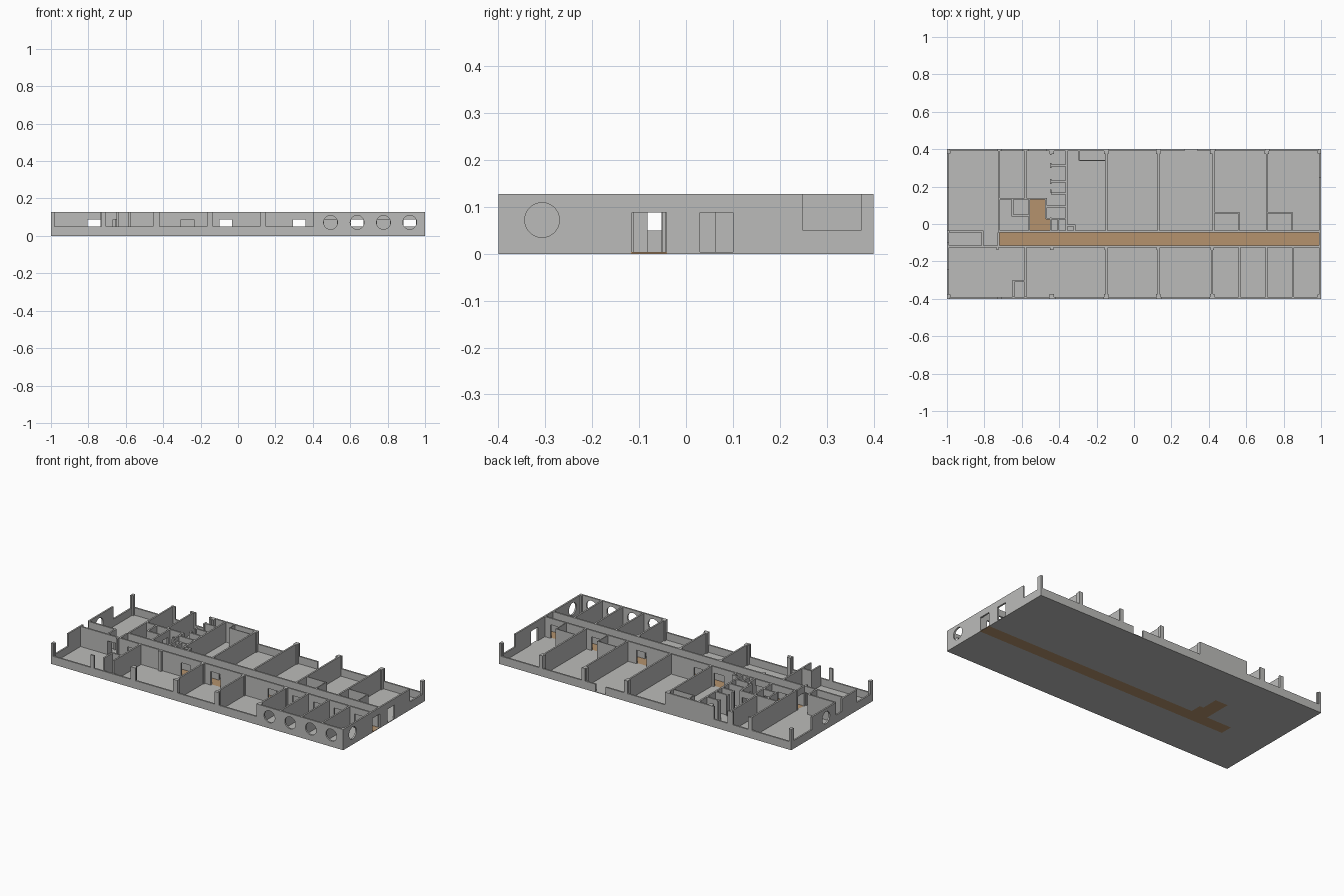
import bpy, bmesh, math
from mathutils import Matrix

if "Cube" in bpy.data.objects:
    bpy.data.objects.remove(bpy.data.objects["Cube"])

H, SILL, DOOR, T, F = 0.128, 0.05, 0.088, 0.01, 0.004


def material(name, rgb):
    m = bpy.data.materials.new(name)
    m.diffuse_color = (*rgb, 1)
    m.use_nodes = True
    m.node_tree.nodes["Principled BSDF"].inputs["Base Color"].default_value = m.diffuse_color
    return m


GREY = material("plain grey", (0.5, 0.5, 0.49))
TAN = material("corridor tan", (0.46, 0.29, 0.155))


def boxes(name, items, mat=GREY):
    """One object from (x0, x1, y0, y1, z0, z1) boxes."""
    bm = bmesh.new()
    for x0, x1, y0, y1, z0, z1 in items:
        m = (Matrix.Translation(((x0 + x1) / 2, (y0 + y1) / 2, (z0 + z1) / 2))
             @ Matrix.Diagonal((x1 - x0, y1 - y0, z1 - z0, 1)))
        bmesh.ops.create_cube(bm, size=1, matrix=m)
    me = bpy.data.meshes.new(name)
    bm.to_mesh(me)
    bm.free()
    ob = bpy.data.objects.new(name, me)
    bpy.context.collection.objects.link(ob)
    me.materials.append(mat)
    return ob


def run(axis, c, a, b, gaps=(), t=T):
    """Wall boxes along an axis; each gap is (start, end, bottom, top) left open."""
    out = []

    def add(p, q, z0, z1):
        if q - p > 1e-4 and z1 - z0 > 1e-4:
            s = (c - t / 2, c + t / 2)
            out.append((p, q, *s, z0, z1) if axis == 'x' else (*s, p, q, z0, z1))
    pos = a
    for g0, g1, z0, z1 in sorted(gaps):
        add(pos, g0, 0.001, H)
        add(g0, g1, 0.001, z0)
        add(g0, g1, z1, H)
        pos = g1
    add(pos, b, 0.001, H)
    return out


def door(c, w=0.068):
    return (c - w / 2, c + w / 2, F, DOOR)


def window(a, b):
    return (a, b, SILL, H)


def porthole(wall, x, y, axis):
    """Cut a round window through an outer wall."""
    rot = Matrix.Rotation(math.pi / 2, 4, 'X' if axis == 'y' else 'Y')
    bm = bmesh.new()
    bmesh.ops.create_cone(bm, cap_ends=True, segments=40, radius1=0.037, radius2=0.037,
                          depth=0.06, matrix=Matrix.Translation((x, y, 0.072)) @ rot)
    me = bpy.data.meshes.new("cutter")
    bm.to_mesh(me)
    bm.free()
    cut = bpy.data.objects.new("porthole_cutter", me)
    bpy.context.collection.objects.link(cut)
    cut.hide_render = True
    mod = wall.modifiers.new("hole", 'BOOLEAN')
    mod.object, mod.operation, mod.solver = cut, 'DIFFERENCE', 'EXACT'
    bpy.context.view_layer.objects.active = wall
    bpy.ops.object.modifier_apply(modifier=mod.name)
    bpy.data.objects.remove(cut)


# floors: grey rooms around the tan corridor and lobby
boxes("room_floor", [
    (-1, 1, -0.4, -0.117, 0, F), (-1, -0.725, -0.117, -0.04, 0, F),
    (-1, -0.555, -0.04, 0.4, 0, F), (-0.445, 1, -0.04, 0.4, 0, F),
    (-0.555, -0.445, 0.135, 0.4, 0, F), (-0.47, -0.445, 0.03, 0.135, 0, F)])
boxes("corridor_floor", [
    (-0.725, 1, -0.117, -0.04, 0, F), (-0.555, -0.445, -0.04, 0.03, 0, F),
    (-0.555, -0.47, 0.03, 0.135, 0, F)], TAN)

# outer walls
boxes("front_window_wall", run('x', -0.395, -1, 0.41, [
    window(-0.985, -0.73), window(-0.705, -0.455), window(-0.42, -0.165),
    window(-0.135, 0.12), window(0.15, 0.405)]))
front = boxes("front_porthole_wall", run('x', -0.395, 0.41, 1))
for px in (0.495, 0.637, 0.778, 0.918):
    porthole(front, px, -0.395, 'y')

boxes("back_wall", run('x', 0.395, -1, 1, [
    window(-0.985, -0.73), window(-0.705, -0.6), (-0.565, -0.47, SILL, H),
    window(-0.135, 0.12), window(0.145, 0.27), (0.27, 0.34, F, H),
    window(0.34, 0.41), window(0.435, 0.7), window(0.725, 0.985)]))

right = boxes("right_porthole_wall", run('y', 0.995, -0.39, -0.2))
porthole(right, 0.995, -0.307, 'x')
boxes("right_wall", run('y', 0.995, -0.2, 0.39, [
    (-0.115, -0.042, F, DOOR), (0.03, 0.1, F, DOOR), window(0.25, 0.373)]))
left = boxes("left_porthole_wall", run('y', -0.995, -0.037, 0.198))
porthole(left, -0.995, 0.06, 'x')
boxes("left_wall", run('y', -0.995, -0.39, -0.037, [
    window(-0.375, -0.243), window(-0.096, -0.037)])
    + run('y', -0.995, 0.198, 0.39, [window(0.198, 0.375)]))

# corridor walls
boxes("corridor_front_wall", run('x', -0.12, -0.99, 0.99, [
    (-0.805, -0.73, F, DOOR)]
    + [door(c) for c in (-0.635, -0.27, -0.065, 0.328, 0.495, 0.637, 0.778, 0.918)]))
boxes("corridor_back_wall", run('x', -0.04, -0.99, -0.81)
      + run('x', -0.04, -0.725, 0.99, [
          door(-0.635), (-0.55, -0.45, F, DOOR)]
          + [door(c) for c in (-0.2, -0.065, 0.328, 0.637, 0.918)]))
boxes("corridor_end_walls",
      run('y', -0.725, -0.115, -0.045, [(-0.112, -0.05, F, DOOR)])
      + run('y', -0.81, -0.115, -0.035, [(-0.082, -0.052, F, DOOR)]))

# front room partitions
front_parts = []
for px in (-0.58, -0.148, 0.13, 0.418, 0.565, 0.708, 0.85):
    front_parts += run('y', px, -0.39, -0.125)
front_parts += run('y', -0.645, -0.39, -0.305) + run('x', -0.305, -0.65, -0.585)
front_parts += run('y', -0.73, -0.14, -0.125)
boxes("front_room_partitions", front_parts)

# back room partitions and entry closets
back_parts = run('y', -0.722, -0.035, 0.39) + run('y', -0.58, 0.135, 0.39)
for px in (-0.148, 0.13, 0.425, 0.71):
    back_parts += run('y', px, -0.035, 0.39)
for px in (0.56, 0.845):
    back_parts += run('y', px, -0.035, 0.06, t=0.006)
    back_parts += run('x', 0.06, px - 0.132, px + 0.003, t=0.006)
back_parts += run('x', 0.34, -0.295, -0.153, t=0.006) + run('y', -0.295, 0.34, 0.39, t=0.006)
boxes("back_room_partitions", back_parts)

# service core: lobby, stores and washroom stalls
core = run('y', -0.36, -0.035, 0.39)
core += run('x', 0.135, -0.717, -0.465, [door(-0.51, 0.055)])
core += run('y', -0.56, -0.035, 0.13, [(0.06, 0.11, F, DOOR)])
core += run('y', -0.65, 0.045, 0.13) + run('x', 0.045, -0.655, -0.565, [door(-0.585, 0.03)])
core += run('y', -0.47, 0.03, 0.13, [(0.045, 0.085, F, DOOR)])
core += run('y', -0.445, -0.035, 0.035)
core += run('y', -0.445, 0.168, 0.385, [(0.185, 0.215, F, H), (0.24, 0.3, F, H),
                                        (0.325, 0.37, F, H)])
for py in (0.313, 0.227, 0.163):
    core += run('x', py, -0.445, -0.365)
for py in (0.094, 0.028):
    core += run('x', py, -0.47, -0.365)
core += run('y', -0.405, -0.035, 0.023) + run('y', -0.318, -0.035, -0.005)
core += run('x', -0.008, -0.355, -0.313)
boxes("service_core_walls", core)

# square posts at the window walls and corridor
posts = []


def post(x, y, w=0.012, d=0.01):
    posts.append((x - w, x + w, y - d, y + d, 0.001, H - 0.0003))


for px in (-0.148, 0.13, 0.418):
    post(px, -0.383)
    post(px, 0.383)
    post(px, -0.131, 0.01, 0.007)
post(-0.44, -0.383)
post(-0.44, -0.131, 0.01, 0.007)
post(0.71, 0.383)
post(-0.44, 0.383)
for sx in (-1, 1):
    for sy in (-1, 1):
        post(sx * 0.988, sy * 0.386, 0.008, 0.008)
boxes("posts", posts)
